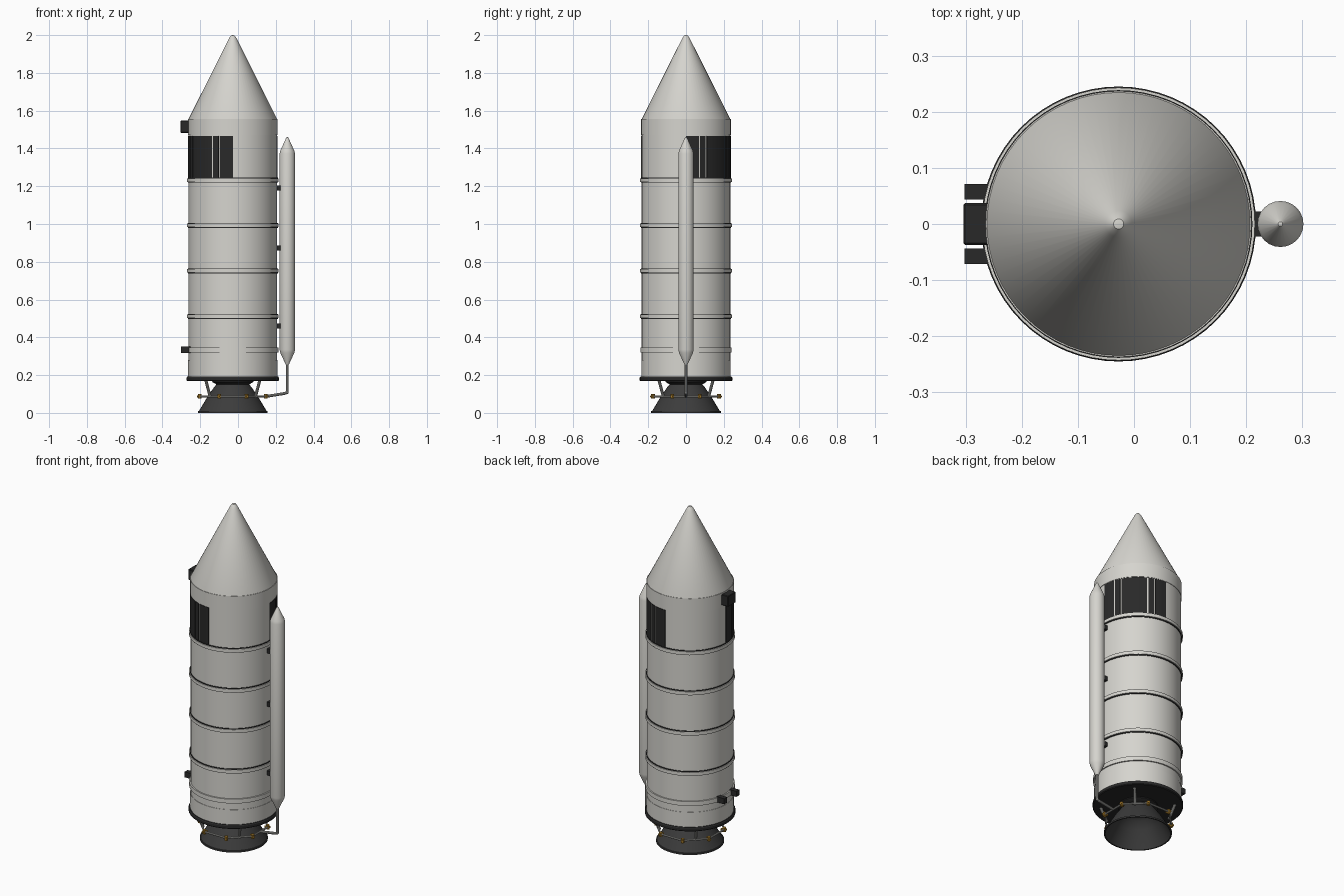
import bpy, bmesh, math
from mathutils import Vector, Matrix

if "Cube" in bpy.data.objects:
    bpy.data.objects.remove(bpy.data.objects["Cube"])

CX = -0.0275  # axis of the main body


def material(name, rgb):
    m = bpy.data.materials.new(name)
    m.diffuse_color = (*rgb, 1)
    m.use_nodes = True
    m.node_tree.nodes["Principled BSDF"].inputs["Base Color"].default_value = m.diffuse_color
    return m


LIGHT = material("light grey paint", (0.67, 0.66, 0.62))
BLACK = material("black paint", (0.022, 0.022, 0.022))
DARK = material("dark engine metal", (0.045, 0.045, 0.045))
PIPE = material("pipe grey", (0.40, 0.40, 0.38))
GOLD = material("gold", (0.42, 0.22, 0.025))


def finish(name, bm, mat, smooth=True):
    bmesh.ops.remove_doubles(bm, verts=bm.verts, dist=1e-5)
    bmesh.ops.recalc_face_normals(bm, faces=bm.faces)
    me = bpy.data.meshes.new(name)
    bm.to_mesh(me)
    bm.free()
    me.materials.append(mat)
    ob = bpy.data.objects.new(name, me)
    bpy.context.collection.objects.link(ob)
    if smooth:
        bpy.ops.object.select_all(action='DESELECT')
        ob.select_set(True)
        bpy.context.view_layer.objects.active = ob
        bpy.ops.object.shade_smooth_by_angle(angle=math.radians(32))
    return ob


def lathe(name, profile, mat, cx=CX, sides=64, a0=0, a1=360, closed=False):
    """Spin an (r, z) profile around a vertical axis; closed joins its ends."""
    bm = bmesh.new()
    full = a1 - a0 >= 360
    steps = sides if full else max(2, round((a1 - a0) / 5))
    cols = []
    for i in range(steps if full else steps + 1):
        a = math.radians(a0 + (a1 - a0) * i / steps)
        cols.append([bm.verts.new((cx + r * math.cos(a), r * math.sin(a), z)) for r, z in profile])
    n = len(profile)
    for i in range(steps):
        p, q = cols[i], cols[(i + 1) % len(cols)]
        for j in range(n if closed else n - 1):
            k = (j + 1) % n
            bm.faces.new((p[j], q[j], q[k], p[k]))
    if not full:
        bm.faces.new(cols[0])
        bm.faces.new(cols[-1])
    return finish(name, bm, mat)


def band(name, r0, r1, z0, z1, mat, **kw):
    return lathe(name, [(r0, z0), (r1, z0), (r1, z1), (r0, z1)], mat, closed=True, **kw)


def box(name, lo, hi, mat, bevel=0.0):
    lo, hi = Vector(lo), Vector(hi)
    bm = bmesh.new()
    bmesh.ops.create_cube(bm, size=1, matrix=Matrix.Translation((lo + hi) / 2) @ Matrix.Diagonal((*(hi - lo), 1)))
    if bevel:
        bmesh.ops.bevel(bm, geom=bm.edges[:], offset=bevel, segments=1, affect='EDGES')
    return finish(name, bm, mat, False)


def pipe(name, points, r, mat, sides=10):
    """Straight round tubes between points, with ball joints at the bends."""
    bm = bmesh.new()
    pts = [Vector(p) for p in points]
    for a, b in zip(pts, pts[1:]):
        d = b - a
        m = Matrix.Translation((a + b) / 2) @ d.to_track_quat('Z', 'Y').to_matrix().to_4x4()
        bmesh.ops.create_cone(bm, cap_ends=True, segments=sides, radius1=r, radius2=r, depth=d.length, matrix=m)
    for p in pts[1:-1]:
        bmesh.ops.create_uvsphere(bm, u_segments=sides, v_segments=6, radius=r, matrix=Matrix.Translation(p))
    return finish(name, bm, mat)


def polar(r, deg, z):
    a = math.radians(deg)
    return (CX + r * math.cos(a), r * math.sin(a), z)


# Main hull and nose
lathe("hull", [(0, 0.19), (0.2345, 0.19), (0.2345, 1.5), (0, 1.5)], LIGHT)
lathe("nose_cone", [(0.2345, 1.5), (0.2345, 1.555), (0.024, 1.975), (0.017, 1.988), (0.009, 1.998), (0, 2.0)], LIGHT)
band("nose_collar", 0.225, 0.237, 1.47, 1.555, LIGHT)
band("lower_skirt", 0.225, 0.2365, 0.19, 0.28, LIGHT)
band("lower_hoop", 0.225, 0.242, 0.32, 0.346, LIGHT)

# Hull hoops with dark seams above and below
for i, z in enumerate((1.232, 0.993, 0.752, 0.511)):
    band(f"hoop_{i}", 0.225, 0.243, z - 0.009, z + 0.009, LIGHT)
    band(f"hoop_seam_{i}", 0.225, 0.2385, z - 0.0135, z + 0.0135, BLACK)

# Black panels on two opposite quarters, split by narrow gaps
for q in (0, 180):
    for i, (a, b) in enumerate(((0, 16.6), (18.4, 26.1), (27.9, 62.1), (63.9, 71.6), (73.4, 90))):
        band(f"dark_panel_{q}_{i}", 0.231, 0.237, 1.246, 1.467, BLACK, a0=q + a, a1=q + b)

# Base flange, thrust mount and engine bell
lathe("base_flange", [(0, 0.168), (0.241, 0.168), (0.245, 0.172), (0.245, 0.186), (0.241, 0.192), (0, 0.192)], BLACK)
lathe("thrust_mount", [(0, 0.148), (0.085, 0.15), (0.108, 0.163), (0.11, 0.17)], BLACK)
lathe("engine_bell", [(0.083, 0.155), (0.1, 0.135), (0.128, 0.095), (0.158, 0.045), (0.179, 0.01), (0.184, 0.009),
                      (0.184, 0), (0.177, 0), (0.152, 0.045), (0.122, 0.095), (0.094, 0.135), (0.06, 0.15),
                      (0, 0.15)], DARK)

# Eight-sided feed line around the bell, with a valve at each corner
ZF = 0.087
corners = [polar(0.189, 22.5 + 45 * i, ZF) for i in range(9)]
pipe("feed_line", corners, 0.0055, PIPE)
for i in range(8):
    x, y, z = corners[i]
    pipe(f"valve_{i}", [(x, y, z - 0.012), (x, y, z + 0.012)], 0.010, GOLD)
    pipe(f"valve_stub_{i}", [polar(0.17, 22.5 + 45 * i, z), polar(0.203, 22.5 + 45 * i, z)], 0.006, GOLD)

# Diagonal struts holding the feed line
for i in range(4):
    a = 45 + 90 * i
    pipe(f"feed_strut_{i}", [polar(0.203, a, 0.175), polar(0.168, a, ZF - 0.005)], 0.008, PIPE)

# Slim side tank, its brackets and drain pipe
TX = 0.261
lathe("side_tank", [(0, 0.255), (0.009, 0.257), (0.037, 0.318), (0.041, 0.335), (0.041, 1.372),
                    (0.037, 1.388), (0.009, 1.45), (0.004, 1.459), (0, 1.46)], LIGHT, cx=TX, sides=24)
for i, z in enumerate((1.19, 0.872, 0.461)):
    box(f"tank_bracket_{i}", (0.195, -0.022, z - 0.013), (0.226, 0.022, z + 0.013), BLACK)
pipe("drain_pipe", [(TX, 0, 0.265), (TX, 0, 0.108), (0.247, 0, 0.103), (0.148, 0, ZF)], 0.0075, PIPE)

# Equipment boxes on the left side
box("upper_equipment_box", (-0.304, -0.037, 1.483), (-0.255, 0.037, 1.547), BLACK, 0.003)
for s in (-1, 1):
    y = s * 0.0575
    box(f"lower_equipment_box_{'left' if s > 0 else 'right'}", (-0.302, y - 0.014, 0.318), (-0.245, y + 0.014, 0.351), BLACK)
